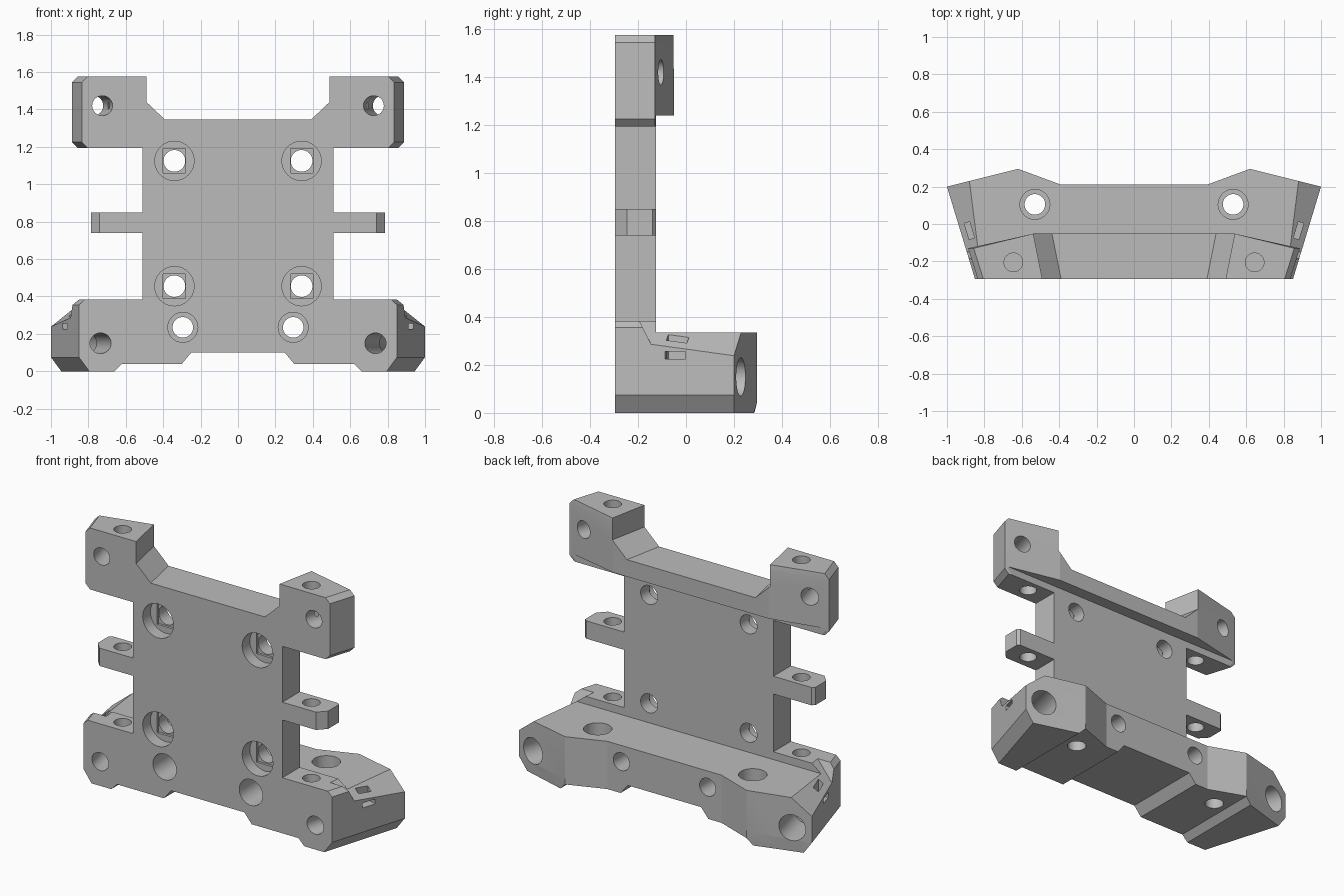
import bpy, bmesh, math
from mathutils import Vector, Matrix

cube = bpy.data.objects.get("Cube")
if cube:
    bpy.data.objects.remove(cube)

grey = bpy.data.materials.new("light_grey")
grey.use_nodes = True
colour = (0.5, 0.5, 0.5, 1)
grey.diffuse_color = colour
grey.node_tree.nodes["Principled BSDF"].inputs["Base Color"].default_value = colour

FRONT, BACK = -0.295, -0.125   # plate thickness
SIDES = (-1, 1)


def finish(bm, name):
    bmesh.ops.recalc_face_normals(bm, faces=bm.faces)
    me = bpy.data.meshes.new(name)
    bm.to_mesh(me)
    bm.free()
    me.materials.append(grey)
    ob = bpy.data.objects.new(name, me)
    bpy.context.collection.objects.link(ob)
    return ob


def loft(name, sections):
    """Closed solid through matching rings of points."""
    bm = bmesh.new()
    rings = [[bm.verts.new(p) for p in s] for s in sections]
    n = len(rings[0])
    for a, b in zip(rings, rings[1:]):
        for i in range(n):
            j = (i + 1) % n
            bm.faces.new((a[i], a[j], b[j], b[i]))
    bm.faces.new(rings[0])
    bm.faces.new(rings[-1])
    return finish(bm, name)


def box(name, lo, hi, turn=None):
    bm = bmesh.new()
    lo, hi = Vector(lo), Vector(hi)
    m = Matrix.Translation((lo + hi) / 2)
    if turn:
        m = m @ Matrix.Rotation(turn, 4, "Z")
    bmesh.ops.create_cube(bm, size=1, matrix=m @ Matrix.Diagonal((*(hi - lo), 1)))
    return finish(bm, name)


def rod(a, b, r):
    a, b = Vector(a), Vector(b)
    bm = bmesh.new()
    rot = (b - a).to_track_quat("Z", "Y").to_matrix().to_4x4()
    bmesh.ops.create_cone(bm, cap_ends=True, segments=40, radius1=r, radius2=r,
                          depth=(b - a).length, matrix=Matrix.Translation((a + b) / 2) @ rot)
    return finish(bm, "hole_cutter")


def combine(ob, other, operation="DIFFERENCE"):
    other.hide_render = True
    mod = ob.modifiers.new("combine", "BOOLEAN")
    mod.operation = operation
    mod.solver = "EXACT"
    mod.object = other
    dg = bpy.context.evaluated_depsgraph_get()
    dg.update()
    me = bpy.data.meshes.new_from_object(ob.evaluated_get(dg))
    ob.modifiers.clear()
    ob.data = me
    bpy.data.objects.remove(other)


def mirrored(half):
    return half + [(-x, y) for x, y in reversed(half)]


def plan_solid(name, plan, levels):
    """Mirrored plan stacked through levels of (z, outer inset)."""
    rings = []
    for z, inset in levels:
        ring = [(x - inset if x > 0.8 else x, y, z) for x, y in plan]
        rings.append([(x, y, z) for x, y, z in ring] + [(-x, y, z) for x, y, z in reversed(ring)])
    return loft(name, rings)


# Base block with bevelled outer ends
frame = plan_solid("mounting_frame",
                   [(0.85, FRONT), (1.0, 0.2), (0.62, 0.295), (0.39, 0.21)],
                   [(0, 0.055), (0.075, 0), (0.355, 0), (0.383, 0.03)])
combine(frame, box("shelf_cutter", (-1.2, BACK, 0.335), (1.2, 0.5, 0.6)))

# Arch under the base
arch = mirrored([(0.76, -0.1), (0.62, 0.04), (0.30, 0.04), (0.25, 0.10)])
combine(frame, loft("arch_cutter", [[(x, y, z) for x, z in arch] for y in (-0.5, 0.5)]))


# Sloped shoulders of the base
def shoulder(y, z):
    return 0.835 + 0.127 * (y - BACK) + (0.335 - z) / 0.78


for s in SIDES:
    rings = []
    for back in (False, True):
        ring = []
        for z, outer in ((0.5, False), (0.1, False), (0.1, True), (0.5, True)):
            y = 0.5 if back else -0.195 + (0.385 - z) * 0.5
            ring.append((s * (1.3 if outer else shoulder(y, z)), y, z))
        rings.append(ring)
    combine(frame, loft("shoulder_cutter", rings))

# Upper bar with flared central notch and undercut rear lip
bar = plan_solid("upper_bar",
                 [(0.835, FRONT), (0.887, -0.13), (0.53, -0.05)],
                 [(1.195, 0.03), (1.225, 0), (1.545, 0), (1.575, 0.03)])
notch = []
for y in (-0.4, 0.05):
    flare = 0.2 * (y - FRONT)
    half = [(0.49, 1.7), (0.49, 1.44), (0.39, 1.345)]
    notch.append([(x, y, z) for x, z in mirrored([(x + flare, z) for x, z in half])])
combine(bar, loft("notch_cutter", notch))
combine(bar, box("lip_cutter", (-1.2, BACK, 1.0), (1.2, 0.2, 1.24)))

# Centre plate and side tabs
plate = box("centre_plate", (-0.51, FRONT, 0.2), (0.51, BACK, 1.28))
combine(frame, plate, "UNION")
combine(frame, bar, "UNION")
tab = [(0.4, FRONT), (0.74, FRONT), (0.787, -0.245), (0.787, -0.14), (0.77, BACK), (0.4, BACK)]
for s in SIDES:
    ends = [[(s * x, y, z) for x, y in tab] for z in (0.74, 0.85)]
    combine(frame, loft("side_tab", ends), "UNION")

for s in SIDES:
    # Countersunk plate holes with a square step
    for z in (0.455, 1.125):
        x = s * 0.34
        combine(frame, rod((x, -0.4, z), (x, -0.22, z), 0.105))
        combine(frame, box("step_cutter", (x - 0.06, -0.23, z - 0.065), (x + 0.06, -0.205, z + 0.065)))
        combine(frame, rod((x, -0.4, z), (x, 0, z), 0.058))

    # Stepped holes through the base, front to back and top to bottom
    x = s * 0.295
    combine(frame, rod((x, -0.4, 0.235), (x, -0.03, 0.235), 0.08))
    combine(frame, rod((x, -0.1, 0.235), (x, 0.5, 0.235), 0.055))
    x = s * 0.53
    combine(frame, rod((x, 0.105, 0.2), (x, 0.105, 0.5), 0.08))
    combine(frame, rod((x, 0.105, -0.2), (x, 0.105, 0.3), 0.055))

    # Vertical rod holes
    combine(frame, rod((s * 0.645, -0.205, 0.23), (s * 0.645, -0.205, 1.8), 0.05))

    # Angled holes through the corners
    def angled(start, z, y0, y1, r):
        a, b = [(s * (start + 0.25 * (y - FRONT)), y, z) for y in (y0, y1)]
        combine(frame, rod(a, b, r))

    angled(0.725, 1.42, -0.5, 0.2, 0.053)
    angled(0.735, 0.15, -0.5, 0.1, 0.055)
    angled(0.755, 0.15, 0.0, 0.5, 0.08)

    # Cable tie slots in the shoulders
    turn = -s * math.atan(0.3)
    for lo, hi in (((0.865, -0.09, 0.225), (0.99, 0, 0.255)),
                   ((0.865, -0.08, 0.225), (0.895, 0.01, 0.45))):
        xs = sorted((s * lo[0], s * hi[0]))
        combine(frame, box("slot_cutter", (xs[0], *lo[1:]), (xs[1], *hi[1:]), turn))

# Merge flat areas and shade the bores smooth
bm = bmesh.new()
bm.from_mesh(frame.data)
bmesh.ops.remove_doubles(bm, verts=bm.verts, dist=0.0001)
bmesh.ops.dissolve_limit(bm, angle_limit=math.radians(0.5), verts=bm.verts, edges=bm.edges)
bm.to_mesh(frame.data)
bm.free()
bpy.ops.object.select_all(action="DESELECT")
frame.select_set(True)
bpy.context.view_layer.objects.active = frame
bpy.ops.object.shade_smooth_by_angle(angle=math.radians(11))
